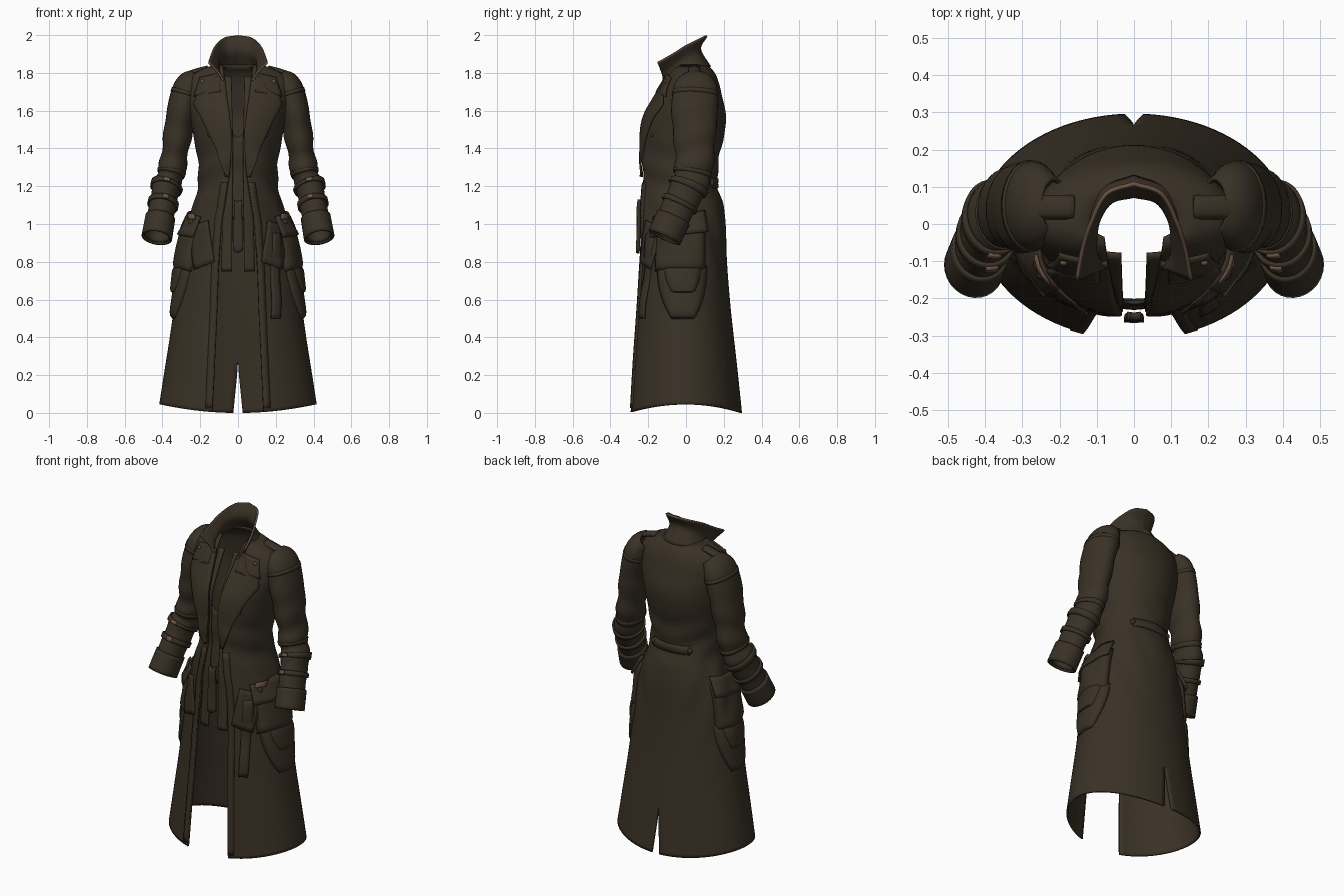
import bpy, bmesh, math
from math import sin, cos, pi, exp, asin, sqrt
from mathutils import Vector

if "Cube" in bpy.data.objects:
    bpy.data.objects.remove(bpy.data.objects["Cube"])


def material(name, rgb):
    m = bpy.data.materials.new(name)
    m.diffuse_color = (*rgb, 1)
    m.use_nodes = True
    m.node_tree.nodes["Principled BSDF"].inputs["Base Color"].default_value = m.diffuse_color
    return m


COAT = material("dark brown cloth", (0.042, 0.031, 0.019))
TRIM = material("worn tan leather", (0.15, 0.085, 0.06))


def sample(rows, k):
    """Smooth interpolation of rows keyed by their first value."""
    k = min(max(k, rows[0][0]), rows[-1][0])
    i = max(j for j in range(len(rows) - 1) if rows[j][0] <= k)
    a, b = rows[i], rows[i + 1]
    p, n = rows[max(i - 1, 0)], rows[min(i + 2, len(rows) - 1)]
    h = b[0] - a[0]
    t = (k - a[0]) / h
    out = []
    for c in range(1, len(a)):
        m0 = (b[c] - p[c]) / (b[0] - p[0]) * h
        m1 = (n[c] - a[c]) / (n[0] - a[0]) * h
        out.append((2*t**3 - 3*t*t + 1)*a[c] + (t**3 - 2*t*t + t)*m0
                   + (3*t*t - 2*t**3)*b[c] + (t**3 - t*t)*m1)
    return out


def linear(rows, k):
    for a, b in zip(rows, rows[1:]):
        if k <= b[0]:
            return a[1] + (b[1] - a[1]) * (k - a[0]) / (b[0] - a[0])
    return rows[-1][1]


def sheet(name, f, nu, nv, thick=0.01, mat=COAT, mirror=True, rim=None):
    """Cloth sheet from a surface function f(u, v), mirrored and thickened."""
    bm = bmesh.new()
    g = [[bm.verts.new(f(i / nu, j / nv)) for i in range(nu + 1)] for j in range(nv + 1)]
    for j in range(nv):
        for i in range(nu):
            bm.faces.new((g[j][i], g[j][i+1], g[j+1][i+1], g[j+1][i]))
    bmesh.ops.remove_doubles(bm, verts=bm.verts, dist=1e-5)
    me = bpy.data.meshes.new(name)
    bm.to_mesh(me)
    bm.free()
    ob = bpy.data.objects.new(name, me)
    bpy.context.collection.objects.link(ob)
    me.materials.append(mat)
    if mirror:
        ob.modifiers.new("Mirror", 'MIRROR')
    s = ob.modifiers.new("Thickness", 'SOLIDIFY')
    s.thickness, s.offset = thick, 0
    if rim:
        me.materials.append(rim)
        s.material_offset_rim = 1
    bpy.ops.object.select_all(action='DESELECT')
    ob.select_set(True)
    bpy.context.view_layer.objects.active = ob
    bpy.ops.object.shade_smooth_by_angle(angle=math.radians(40))
    return ob


# Body profile: z, half width, front y, back y, half opening, half back slit
BODY = [
    (0.0, .412, -.305, .292, .135, .025), (0.28, .373, -.288, .262, .122, 0),
    (0.55, .335, -.268, .232, .11, 0), (0.8, .30, -.252, .212, .1, 0),
    (1.0, .262, -.245, .205, .085, 0), (1.1, .232, -.245, .193, .07, 0),
    (1.2, .205, -.232, .162, .055, 0), (1.35, .21, -.232, .17, .04, 0),
    (1.46, .23, -.232, .195, .035, 0), (1.57, .25, -.215, .207, .045, 0),
    (1.68, .27, -.155, .185, .06, 0), (1.76, .26, -.105, .165, .07, 0),
    (1.81, .20, -.08, .14, .075, 0), (1.84, .12, -.05, .105, .08, 0)]


def body(t, z, off=0.0):
    """Point on the coat surface: t = 0 front, pi back."""
    a, f, b, _, _ = sample(BODY, z)
    fold = 0.006 * sin(9*t + 16*z) * exp(-((z - 0.95) / 0.22)**2) * sin(t)
    fold += 0.005 * sin(38*z + 3*t) * exp(-((z - 1.27) / 0.14)**2)
    off += fold
    y = (f - off) * cos(t) if cos(t) > 0 else -(b + off) * cos(t)
    lift = 0.045 * sin(t)**2 * max(0, 1 - z / 0.4)
    return Vector(((a + off) * sin(t), y, z + lift))


def front(x, z, off=0.0):
    return body(asin(max(-1, min(1, x / (sample(BODY, z)[0])))), z, off)


def body_sheet(u, v):
    z = 1.84 * v
    a, _, _, o, s = sample(BODY, z)
    s = max(s, 0) if z < 0.28 else 0
    t0, t1 = asin(o / a), pi - asin(s / a)
    p = body(t0 + (t1 - t0) * u, z)
    if u == 1 and s < 1e-4:
        p.x = 0
    return p


sheet("coat_body", body_sheet, 40, 92, 0.01)

# Sleeve centre line: key, x, y, z, radius x, radius y
ARM = [
    (0, .215, .05, 1.775, .045, .07), (1, .262, .05, 1.725, .072, .11),
    (2, .298, .045, 1.60, .073, .118), (3, .318, .045, 1.48, .070, .108),
    (4, .337, .045, 1.36, .066, .098), (5, .355, .035, 1.26, .066, .092),
    (6, .380, .012, 1.19, .069, .09), (7, .396, -.03, 1.11, .067, .084),
    (8, .412, -.068, 1.03, .066, .08), (9, .430, -.115, .928, .068, .078)]


def arm(s, ang, off=0.0):
    c = sample(ARM, s)
    d = Vector(sample(ARM, s + .1)[:3]) - Vector(sample(ARM, s - .1)[:3])
    d.normalize()
    ax = (Vector((1, 0, 0)) - d * d.x).normalized()
    ay = d.cross(ax)
    if ay.y < 0:
        ay = -ay
    w = off + 0.006 * sin(4.6*s + 1.2*sin(ang)) * exp(-((s - 4.6) / 2)**2)
    return Vector(c[:3]) + ax * (c[3] + w) * cos(ang) + ay * (c[4] + w) * sin(ang)


def arm_band(name, s0, s1, off, n, thick=0.01):
    sheet(name, lambda u, v: arm(s0 + (s1 - s0) * v, 2*pi*u, off), 28, n, thick)


arm_band("sleeve", 0, 8.9, 0, 54)
arm_band("cuff", 7.95, 9, .008, 6, .012)
arm_band("elbow_strap", 5.75, 6.1, .01, 2)
arm_band("forearm_strap", 6.9, 7.2, .01, 2)
arm_band("elbow_band", 4.75, 5.0, .006, 2)
arm_band("shoulder_seam", 1.25, 1.4, .004, 1, .008)
for nm, s, h, a in (("elbow_buckle", 5.93, .3, -1.6), ("forearm_buckle", 7.05, .22, -1.75)):
    sheet(nm, lambda u, v: arm(s + h*(v - .5), a + .4*(u - .5), .018), 3, 3, .008, TRIM)

# Standing collar: rows from seam to rim, each front to back
RIM = [
    [(0, .075, -.12, 1.76), (1, .115, -.06, 1.78), (2, .13, .02, 1.805), (3, .085, .095, 1.825), (4, 0, .128, 1.832)],
    [(0, .105, -.13, 1.80), (1, .105, -.06, 1.84), (2, .095, .01, 1.88), (3, .06, .06, 1.91), (4, 0, .075, 1.925)],
    [(0, .155, -.15, 1.855), (1, .14, -.07, 1.90), (2, .118, .0, 1.945), (3, .075, .082, 1.985), (4, 0, .11, 1.997)]]


def collar(u, v):
    cols = [sample(r, 4*u) for r in RIM]
    p = sample([(i, *c) for i, c in enumerate(cols)], 2*v)
    if u == 1:
        p[0] = 0
    return Vector(p)


sheet("collar", collar, 24, 12, .01, rim=TRIM)

# Lapels: outer edge x by height
EDGE = [(1.25, .06), (1.4, .105), (1.56, .175), (1.63, .215), (1.68, .2), (1.7, .15), (1.78, .11)]


def lapel(u, v):
    z = 1.25 + .53 * v
    o = sample(BODY, z)[3] - .004
    return front(o + (linear(EDGE, z) - o) * u, z, .012 + .014 * u)


sheet("lapel", lapel, 10, 26, .01)


def collar_leaf(u, v):
    z = 1.70 + .1 * v
    return front(.085 + u * (.13 - .03 * v), z - .025 * u, .022)


sheet("collar_leaf", collar_leaf, 8, 6, .01)

# Inner facing strips, closed front panel and hanging tie
sheet("front_facing", lambda u, v: front((.034 + .058*u) * (1 - .25*v) + .03*max(0, v - .65),
                                         .75 + 1.03*v, -.012), 4, 40, .012)
sheet("front_panel", lambda u, v: front(.045*u, 1.02 + (.44 + .05*u*u)*v, -.02), 4, 12, .01)
sheet("hanging_tie", lambda u, v: front((.026 - .008*v)*u, .86 - .015*(1 - u) + .27*v, .006), 3, 10, .02)
sheet("front_edge", lambda u, v: front(sample(BODY, .02 + 1.2*v)[3] + .035*u, .02 + 1.2*v, .006), 2, 36, .008)


# Pockets follow the body and puff out in the middle
def puff(t0, t1, z0, z1, h, taper=0.0):
    def f(u, v):
        k = taper * (1 - v)**2 * (t1 - t0) / 2
        a, b = t0 + k, t1 - k
        e = (1 - (2*u - 1)**8) * (1 - (2*v - 1)**10)
        return body(a + (b - a) * u, z0 + (z1 - z0) * v, .002 + h * e)
    return f


sheet("side_pocket", puff(.9, 2.05, .75, 1.02, .034), 18, 16, .008)
sheet("pocket_flap", lambda u, v: body(.85 + 1.2*u, .93 + .11*v + .03*u, .046 - .03*v), 14, 4, .012)
sheet("pocket_drape", puff(.95, 2.1, .5, .78, .02, .6), 18, 16, .008)
sheet("inner_drape", puff(1.1, 1.95, .63, .78, .034, .5), 14, 10, .008)
sheet("hip_flap", lambda u, v: front(.15 + .1*u - .03*(1 - v), .8 + .22*v - .04*u, .014), 6, 8, .01)
sheet("hanging_strap", lambda u, v: front(.17 + .045*u, .5 + .45*v, .012 + .006*sin(9*v)), 3, 16, .012,
      mirror=False)

# Back half belt
sheet("back_belt", lambda u, v: body(pi - .62*(1 - u), 1.19 + .05*v, .008) if u < 1
      else body(pi, 1.19 + .05*v, .008) * Vector((1, 1, 1)).length**0, 8, 2, .01)

# Shoulder straps
sheet("shoulder_strap", lambda u, v: Vector((.16 + .145*u, .015 + .06*v,
      1.832 - .035*u - .02*u**4 - .01*(2*v - 1)**2)), 8, 4, .014)


# Buttons and buckles
def stud(name, p, r, mat=COAT):
    for sx in (-1, 1):
        bpy.ops.mesh.primitive_uv_sphere_add(segments=12, ring_count=8, radius=r,
                                             location=(sx * p.x, p.y, p.z))
        ob = bpy.context.object
        ob.name = name
        ob.scale.y = .7
        ob.data.materials.append(mat)
        bpy.ops.object.shade_smooth()


stud("back_button", body(pi - .62, 1.215, .012), .016)
stud("chest_button", front(.15, 1.47, .006), .01)
stud("hip_knob", front(.222, 1.01, .02), .022)
stud("collar_button", front(.17, 1.755, .03), .01, TRIM)
sheet("hip_buckle", lambda u, v: front(.205 + .03*u, 1.025 + .03*v, .03), 3, 3, .008, TRIM)
